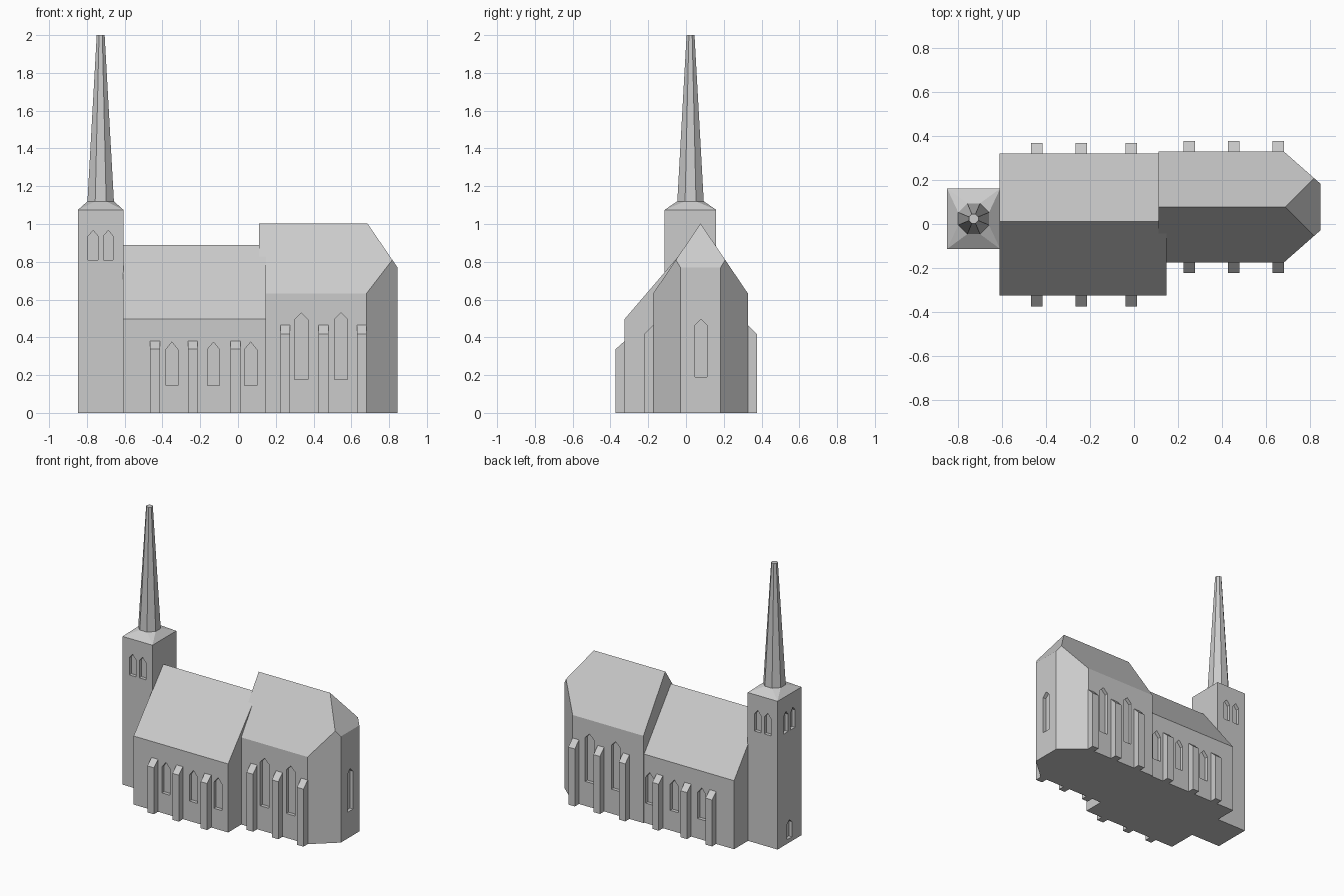
import bpy, bmesh, math
from mathutils import Vector

if "Cube" in bpy.data.objects:
    bpy.data.objects.remove(bpy.data.objects["Cube"])

stone = bpy.data.materials.new("light grey stone")
stone.diffuse_color = (0.6, 0.6, 0.6, 1)
stone.use_nodes = True
stone.node_tree.nodes["Principled BSDF"].inputs["Base Color"].default_value = stone.diffuse_color


def finish(name, bm):
    bmesh.ops.recalc_face_normals(bm, faces=bm.faces)
    me = bpy.data.meshes.new(name)
    bm.to_mesh(me)
    bm.free()
    me.materials.append(stone)
    ob = bpy.data.objects.new(name, me)
    bpy.context.collection.objects.link(ob)
    return ob


def prism(bm, pts, offset):
    """Extrude a planar polygon along an offset vector."""
    f = bm.faces.new([bm.verts.new(p) for p in pts])
    r = bmesh.ops.extrude_face_region(bm, geom=[f], use_keep_orig=True)
    vs = [g for g in r["geom"] if isinstance(g, bmesh.types.BMVert)]
    bmesh.ops.translate(bm, verts=vs, vec=Vector(offset))


def cut_windows(ob, windows, depth=0.025):
    """Recess pointed windows: (axis, wall position, inward sign, centre, width, sill, shoulder, apex)."""
    bm = bmesh.new()
    for axis, wall, sign, c, w, z0, z1, z2 in windows:
        prof = [(c - w/2, z0), (c + w/2, z0), (c + w/2, z1), (c, z2), (c - w/2, z1)]
        start = wall - sign * 0.03
        d = sign * (depth + 0.03)
        if axis == 'y':
            prism(bm, [(u, start, z) for u, z in prof], (0, d, 0))
        else:
            prism(bm, [(start, u, z) for u, z in prof], (d, 0, 0))
    cutter = finish("window_cutter", bm)
    cutter.hide_render = True
    m = ob.modifiers.new("windows", 'BOOLEAN')
    m.operation, m.solver, m.object = 'DIFFERENCE', 'EXACT', cutter
    bpy.context.view_layer.objects.active = ob
    bpy.ops.object.modifier_apply(modifier=m.name)
    bpy.data.objects.remove(cutter)


def house(bm, x0, x1, y0, y1, eave, ridge_y, ridge):
    prism(bm, [(x0, y0, 0), (x0, y1, 0), (x0, y1, eave), (x0, ridge_y, ridge), (x0, y0, eave)],
          (x1 - x0, 0, 0))


def buttresses(name, xs, y0, y1, low, high, out=0.048, w=0.052):
    bm = bmesh.new()
    for x in xs:
        for wall, s in ((y0, -1), (y1, 1)):
            a, b = wall - s * 0.01, wall + s * out
            prism(bm, [(x - w/2, a, 0), (x - w/2, b, 0), (x - w/2, b, low),
                       (x - w/2, wall, high), (x - w/2, a, high)], (w, 0, 0))
    finish(name, bm)


# nave
NY0, NY1 = -0.325, 0.32
bm = bmesh.new()
house(bm, -0.61, 0.148, NY0, NY1, 0.497, 0.012, 0.89)
nave = finish("nave", bm)
cut_windows(nave, [('y', wall, s, x, 0.065, 0.145, 0.335, 0.375)
                   for x in (-0.35, -0.13, 0.067) for wall, s in ((NY0, 1), (NY1, -1))])
buttresses("nave_buttresses", (-0.44, -0.24, -0.013), NY0, NY1, 0.337, 0.38)

# chancel with polygonal apse: gabled prism trimmed by two diagonal walls and a hip
CY0, CY1, CM = -0.174, 0.328, 0.077
bm = bmesh.new()
house(bm, 0.112, 0.845, CY0, CY1, 0.632, CM, 1.003)
for co, no in (((0.68, CY0, 0), (0.145, -0.165, 0)), ((0.68, CY1, 0), (0.145, 0.165, 0)),
               ((0.685, CM, 1.003), (1.46, 0, 1))):
    r = bmesh.ops.bisect_plane(bm, geom=bm.verts[:] + bm.edges[:] + bm.faces[:],
                               plane_co=co, plane_no=no, clear_outer=True)
    bmesh.ops.holes_fill(bm, edges=[e for e in bm.edges if e.is_boundary])
chancel = finish("chancel", bm)
cut_windows(chancel, [('y', wall, s, x, 0.07, 0.177, 0.495, 0.53)
                      for x in (0.335, 0.545) for wall, s in ((CY0, 1), (CY1, -1))]
            + [('x', 0.845, -1, 0.079, 0.063, 0.19, 0.465, 0.495)])
buttresses("chancel_buttresses", (0.25, 0.453, 0.655), CY0, CY1, 0.417, 0.465)

# tower with paired belfry openings and a small west door
TX0, TX1, TY0, TY1 = -0.847, -0.607, -0.113, 0.16
TX, TY = -0.727, 0.024
bm = bmesh.new()
prism(bm, [(TX0, TY0, 0), (TX1, TY0, 0), (TX1, TY1, 0), (TX0, TY1, 0)], (0, 0, 1.075))
tower = finish("tower", bm)
belfry = (0.052, 0.81, 0.935, 0.966)
cut_windows(tower, [('y', wall, s, TX + d, *belfry)
                    for d in (-0.04, 0.04) for wall, s in ((TY0, 1), (TY1, -1))]
            + [('x', TX0, 1, TY + d, *belfry) for d in (-0.04, 0.04)]
            + [('x', TX0, 1, TY, 0.055, 0.03, 0.14, 0.165)])


def octagon(half, z):
    r = half / math.cos(math.pi / 8)
    return [(TX + r * math.cos(math.pi * (k + 0.5) / 4),
             TY + r * math.sin(math.pi * (k + 0.5) / 4), z) for k in range(8)]


def hull(name, pts):
    bm = bmesh.new()
    for p in pts:
        bm.verts.new(p)
    bmesh.ops.convex_hull(bm, input=bm.verts)
    bmesh.ops.dissolve_limit(bm, angle_limit=0.01, verts=bm.verts, edges=bm.edges)
    finish(name, bm)


# sloped tower cap and tapered octagonal spire
hull("tower_cap", [(x, y, 1.075) for x in (TX0, TX1) for y in (TY0, TY1)] + octagon(0.07, 1.12))
hull("spire", octagon(0.07, 1.12) + octagon(0.021, 2.0))
